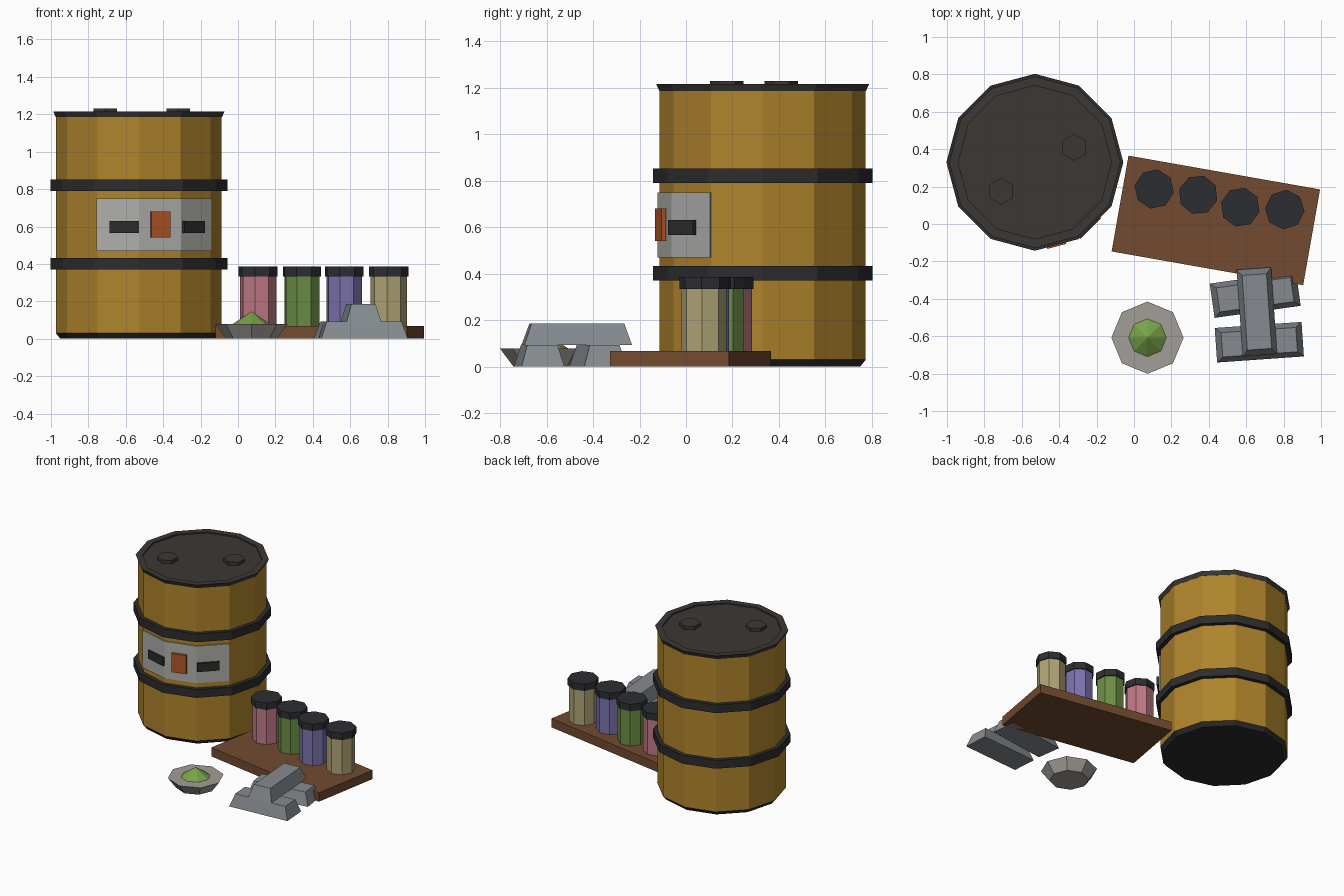
import bpy
from math import sin, cos, radians, pi

if "Cube" in bpy.data.objects:
    bpy.data.objects.remove(bpy.data.objects["Cube"])


def material(name, rgb):
    m = bpy.data.materials.new(name)
    m.diffuse_color = (*rgb, 1)
    m.use_nodes = True
    m.node_tree.nodes["Principled BSDF"].inputs["Base Color"].default_value = m.diffuse_color
    return m


yellow = material("yellow_paint", (0.43, 0.23, 0.025))
black = material("black_metal", (0.027, 0.025, 0.025))
lid_grey = material("lid_dark", (0.045, 0.038, 0.034))
label_grey = material("label_grey", (0.42, 0.42, 0.40))
orange = material("orange_mark", (0.42, 0.09, 0.02))
wood = material("brown_board", (0.17, 0.07, 0.03))
steel = material("ingot_steel", (0.24, 0.26, 0.28))
stone = material("bowl_stone", (0.36, 0.34, 0.31))
green = material("green_powder", (0.19, 0.37, 0.065))
cap = material("jar_cap", (0.025, 0.027, 0.032))


def mesh_object(name, verts, faces, mat, loc=(0, 0, 0), rot=0):
    me = bpy.data.meshes.new(name)
    me.from_pydata(verts, [], faces)
    me.materials.append(mat)
    ob = bpy.data.objects.new(name, me)
    ob.location = loc
    ob.rotation_euler.z = radians(rot)
    bpy.context.collection.objects.link(ob)
    return ob


def lathe(name, profile, sides, mat, loc, rot=0):
    """Faceted solid of (radius, z) pairs, bottom to top, capped at both ends."""
    verts = [(r * cos(2 * pi * i / sides), r * sin(2 * pi * i / sides), z)
             for r, z in profile for i in range(sides)]
    faces = [tuple(reversed(range(sides)))]
    for k in range(len(profile) - 1):
        a, b = k * sides, (k + 1) * sides
        for i in range(sides):
            j = (i + 1) % sides
            faces.append((a + i, a + j, b + j, b + i))
    faces.append(tuple(range(len(verts) - sides, len(verts))))
    return mesh_object(name, verts, faces, mat, loc, rot)


def tapered_box(name, bottom, top, h, mat, loc, rot=0):
    verts = [(sx * w / 2, sy * d / 2, z)
             for (w, d), z in ((bottom, 0), (top, h))
             for sx, sy in ((-1, -1), (1, -1), (1, 1), (-1, 1))]
    faces = [(3, 2, 1, 0), (4, 5, 6, 7)]
    faces += [(i, (i + 1) % 4, 4 + (i + 1) % 4, 4 + i) for i in range(4)]
    return mesh_object(name, verts, faces, mat, loc, rot)


# Barrel shell, base, hoops and recessed lid
BX, BY = -0.53, 0.33
barrel = (BX, BY, 0)
lathe("barrel_body", [(0.443, 0.03), (0.443, 1.185)], 12, yellow, barrel)
lathe("barrel_base", [(0.42, 0), (0.444, 0.03)], 12, black, barrel)
for i, z in enumerate((0.37, 0.79)):
    lathe(f"barrel_hoop_{i + 1}", [(0.473, z), (0.473, z + 0.062)], 12, black, barrel)
lathe("barrel_lid", [(0.444, 1.185), (0.458, 1.215), (0.41, 1.215), (0.41, 1.205)],
      12, lid_grey, barrel)
for i, (x, y) in enumerate(((-0.32, 0.41), (-0.71, 0.175))):
    lathe(f"lid_plug_{i + 1}", [(0.072, 1.2), (0.072, 1.23)], 6, lid_grey, (x, y, 0), 30)

# Label wrapped over three barrel facets
verts, faces = [], []
for a in (240, 270, 300, 330):
    c, s = cos(radians(a)), sin(radians(a))
    verts += [(r * c, r * s, z) for r, z in
              ((0.44, 0.47), (0.452, 0.47), (0.452, 0.75), (0.44, 0.75))]
for k in range(3):
    for i in range(4):
        j = (i + 1) % 4
        faces.append((4 * k + i, 4 * k + 4 + i, 4 * k + 4 + j, 4 * k + j))
faces += [(0, 1, 2, 3), (15, 14, 13, 12)]
mesh_object("barrel_label", verts, faces, label_grey, barrel)

# Marks on the label
tapered_box("label_square", (0.105, 0.02), (0.105, 0.02), 0.14, orange,
            (-0.415, -0.11, 0.54), 15)
tapered_box("label_bar_left", (0.16, 0.016), (0.16, 0.016), 0.064, black,
            (-0.609, -0.105, 0.566), -15)
tapered_box("label_bar_right", (0.155, 0.016), (0.155, 0.016), 0.064, black,
            (-0.236, -0.018, 0.566), 45)

# Board with four capped jars
tapered_box("board", (1.04, 0.52), (1.04, 0.52), 0.067, wood, (0.4375, 0.019, 0), -10)
jars = ((0.108, 0.187, -10, (0.52, 0.19, 0.24)),
        (0.343, 0.156, -17, (0.15, 0.27, 0.06)),
        (0.568, 0.09, -14, (0.20, 0.17, 0.42)),
        (0.806, 0.077, -5, (0.43, 0.37, 0.18)))
for i, (x, y, rot, rgb) in enumerate(jars):
    lathe(f"jar_{i + 1}", [(0.098, 0.06), (0.098, 0.34)], 8,
          material(f"jar_contents_{i + 1}", rgb), (x, y, 0), rot)
    lathe(f"jar_cap_{i + 1}", [(0.106, 0.333), (0.106, 0.385)], 8, cap, (x, y, 0), rot)

# Bowl with a heap of powder
lathe("bowl", [(0.135, 0), (0.193, 0.078)], 8, stone, (0.072, -0.608, 0))
lathe("powder_heap", [(0.113, 0.07), (0.001, 0.145)], 8, green, (0.072, -0.608, 0))

# Stack of three ingots
for i, (x, y, z, rot) in enumerate(((0.67, -0.632, 0, 4), (0.648, -0.378, 0, 8),
                                    (0.657, -0.47, 0.092, 94))):
    tapered_box(f"ingot_{i + 1}", (0.465, 0.185), (0.40, 0.13), 0.093, steel,
                (x, y, z), rot)
